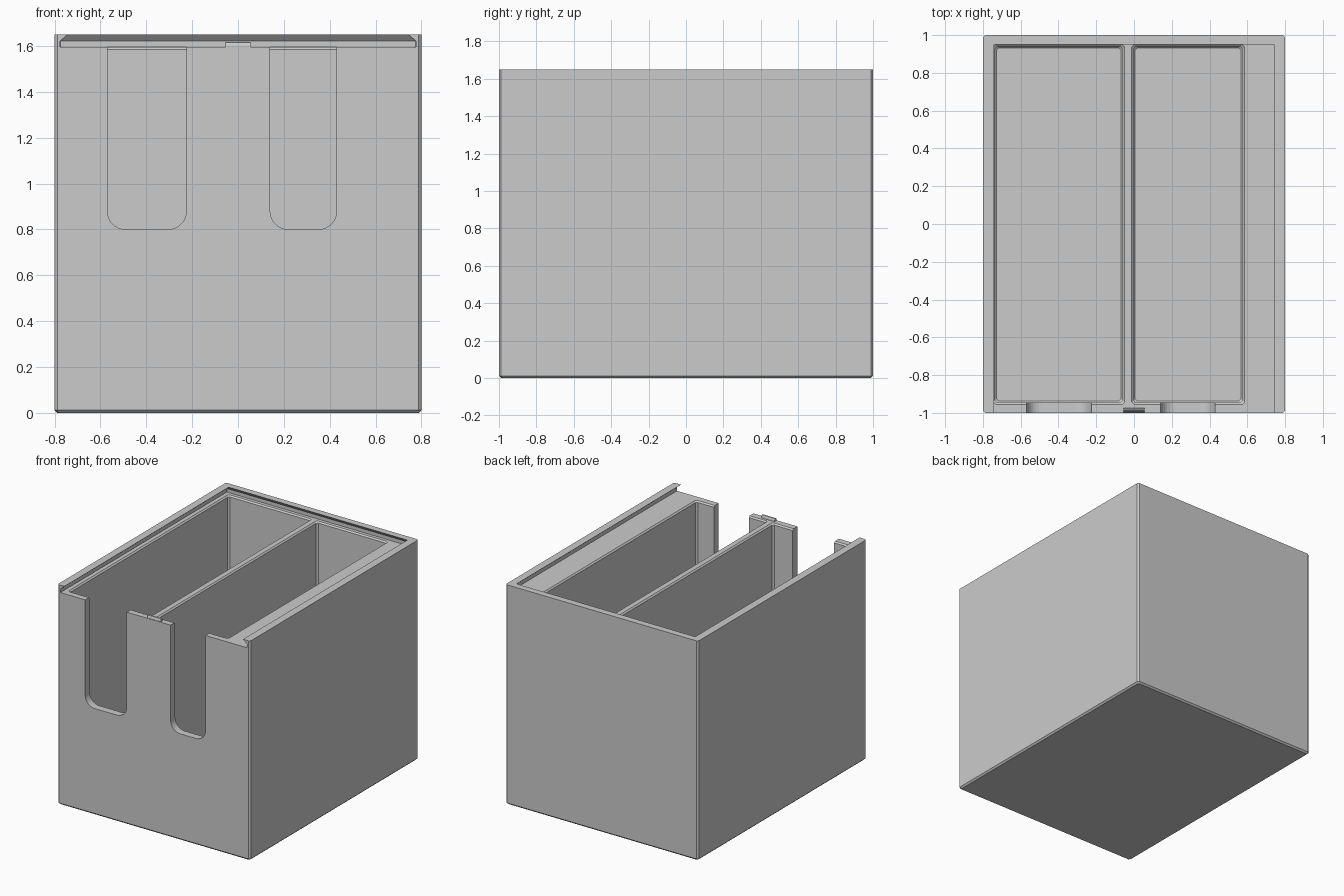
import bpy
import bmesh
from math import sin, cos, pi

if "Cube" in bpy.data.objects:
    bpy.data.objects.remove(bpy.data.objects["Cube"], do_unlink=True)

grey = bpy.data.materials.new("light grey plastic")
grey.use_nodes = True
COLOUR = (0.6, 0.6, 0.6, 1)
grey.diffuse_color = COLOUR
grey.node_tree.nodes["Principled BSDF"].inputs["Base Color"].default_value = COLOUR

HALF_X, HALF_Y, HEIGHT = 0.8, 1.0, 1.65
SHELF = 1.595   # height on which the sliding lid rests
FLOOR = 0.05


def loft(name, rings):
    """Closed solid through rings of points."""
    bm = bmesh.new()
    loops = [[bm.verts.new(p) for p in ring] for ring in rings]
    n = len(loops[0])
    for low, high in zip(loops, loops[1:]):
        for i in range(n):
            j = (i + 1) % n
            bm.faces.new((low[i], low[j], high[j], high[i]))
    bm.faces.new(loops[0][::-1])
    bm.faces.new(loops[-1])
    bmesh.ops.recalc_face_normals(bm, faces=bm.faces)
    mesh = bpy.data.meshes.new(name)
    bm.to_mesh(mesh)
    bm.free()
    mesh.materials.append(grey)
    obj = bpy.data.objects.new(name, mesh)
    bpy.context.collection.objects.link(obj)
    return obj


def rect(z, x0, x1, y0, y1, inset=0.0, c=0.012):
    """Rectangle ring with chamfered corners."""
    x0, x1, y0, y1 = x0 + inset, x1 - inset, y0 + inset, y1 - inset
    return [(x0 + c, y0, z), (x1 - c, y0, z), (x1, y0 + c, z), (x1, y1 - c, z),
            (x1 - c, y1, z), (x0 + c, y1, z), (x0, y1 - c, z), (x0, y0 + c, z)]


def slot_ring(y, x0, x1, bottom, r):
    """Upright U outline with rounded lower corners."""
    pts = [(x1, y, 1.8), (x0, y, 1.8)]
    for cx, start in ((x0 + r, pi), (x1 - r, 1.5 * pi)):
        for i in range(9):
            a = start + i * pi / 16
            pts.append((cx + r * cos(a), y, bottom + r + r * sin(a)))
    return pts


# Outer body with a chamfered base
outer = (-HALF_X, HALF_X, -HALF_Y, HALF_Y)
box = loft("box_body", [rect(0, *outer, inset=0.012),
                        rect(0.012, *outer), rect(HEIGHT, *outer)])

# Undercut lid channel, open at the front
wide = (-0.775, 0.775, -1.1, 0.975)
narrow = (-0.742, 0.742, -1.1, 0.95)
cutters = [loft("lid_channel_cutter",
                [rect(SHELF, *wide, c=0.002), rect(1.622, *wide, c=0.002),
                 rect(HEIGHT, *narrow, c=0.002), rect(1.7, *narrow, c=0.002)])]

# Two compartments with chamfered rims, corners and floors
for side, x0, x1 in (("right", -0.745, -0.05), ("left", -0.012, 0.585)):
    area = (x0, x1, -0.955, 0.95)
    cutters.append(loft(side + "_compartment_cutter",
                        [rect(FLOOR, *area, inset=0.018),
                         rect(FLOOR + 0.008, *area, inset=0.01),
                         rect(SHELF - 0.01, *area, inset=0.01),
                         rect(SHELF, *area), rect(SHELF + 0.01, *area)]))

# Finger slots through the front wall
for side, x0, x1 in (("right", -0.57, -0.225), ("left", 0.14, 0.43)):
    cutters.append(loft(side + "_finger_slot_cutter",
                        [slot_ring(y, x0, x1, 0.8, 0.08) for y in (-1.1, -0.93)]))

for cutter in cutters:
    cutter.hide_render = True
    mod = box.modifiers.new(cutter.name, 'BOOLEAN')
    mod.operation = 'DIFFERENCE'
    mod.solver = 'EXACT'
    mod.object = cutter

# Bake the cuts and drop the cutters
graph = bpy.context.evaluated_depsgraph_get()
baked = bpy.data.meshes.new_from_object(box.evaluated_get(graph))
box.modifiers.clear()
box.data = baked
for cutter in cutters:
    bpy.data.objects.remove(cutter, do_unlink=True)

# Small rounded catch ridge on the front wall
loft("lid_catch", [[(x, -0.985 + 0.012 * cos(i * pi / 6), SHELF - 0.002 + 0.025 * sin(i * pi / 6))
                    for i in range(7)] for x in (-0.055, 0.055)])
